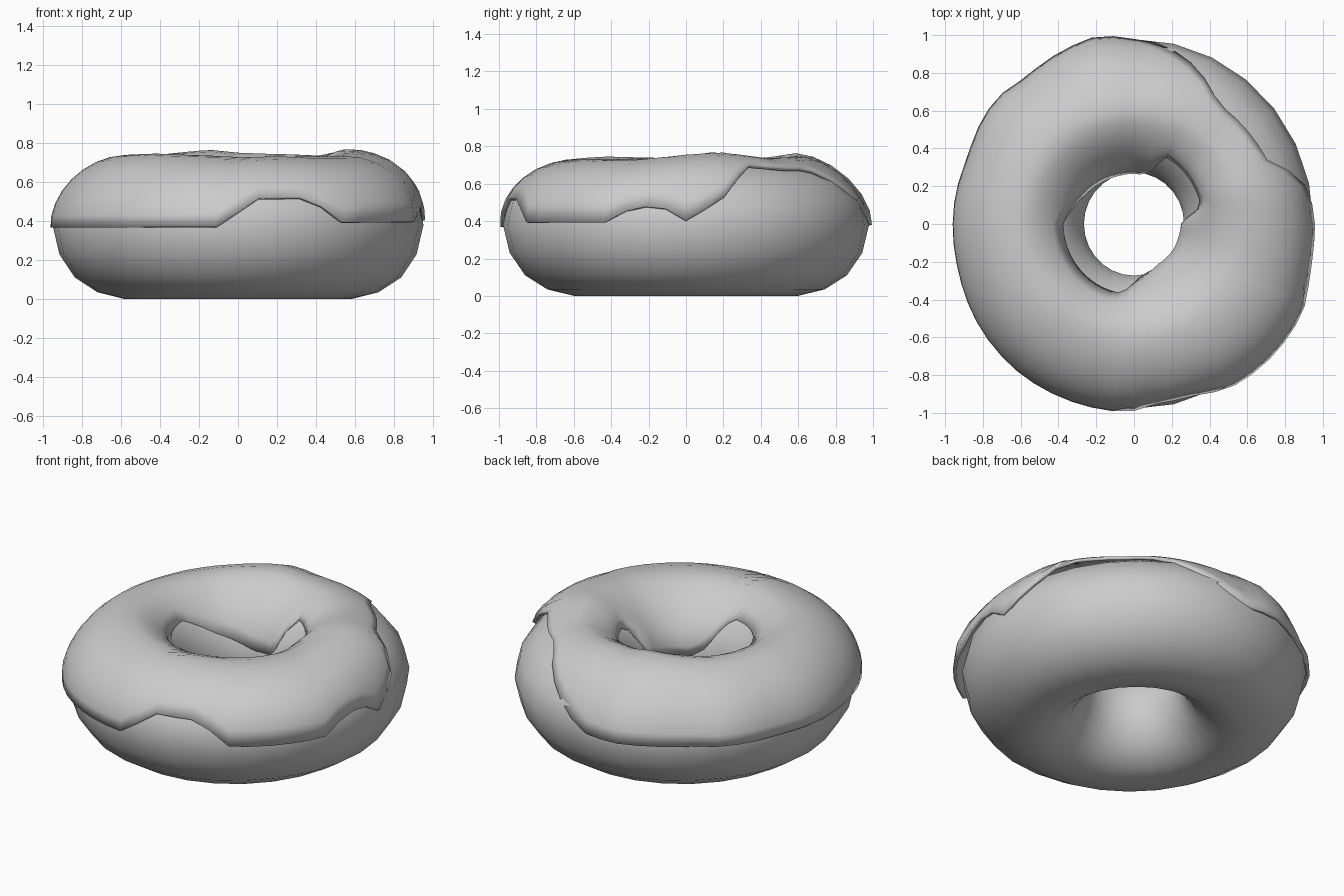
import bpy, math

if "Cube" in bpy.data.objects:
    bpy.data.objects.remove(bpy.data.objects["Cube"])

def ring_object(name, rows, close_section):
    """Skin a closed ring of cross-sections into one smooth mesh."""
    n, m = len(rows), len(rows[0])
    verts = [p for row in rows for p in row]
    faces = []
    for i in range(n):
        for j in range(m if close_section else m - 1):
            a, b, k = i * m, ((i + 1) % n) * m, (j + 1) % m
            faces.append((a + j, b + j, b + k, a + k))
    mesh = bpy.data.meshes.new(name)
    mesh.from_pydata(verts, [], faces)
    mesh.shade_smooth()
    obj = bpy.data.objects.new(name, mesh)
    bpy.context.collection.objects.link(obj)
    return obj

def lerp_keys(keys, a):
    """Cyclic interpolation of (degrees, value) keys."""
    ext = keys + [(keys[0][0] + 360, keys[0][1])]
    for (a0, v0), (a1, v1) in zip(ext, ext[1:]):
        if a0 <= a <= a1:
            return v0 + (v1 - v0) * (a - a0) / (a1 - a0)

def arc(p, outer, inner, top, power=1.0):
    """Point (radius, z) on the upper tube section at angle p."""
    c, s = math.cos(p), math.sin(p)
    if c < 0:
        power = 1.22            # funnel-like slope into the hole
    c = math.copysign(abs(c) ** power, c)
    s = math.copysign(abs(s) ** power, s)
    r = .59 + c * (outer - .59 if c > 0 else .59 - inner)
    return r, .38 + s * (top - .38)

def dough(p):
    return arc(p, .95, .265, .71, 1.05)

# Dough: lathed ring with a flattened base
base = [(.265, .30), (.29, .20), (.35, .10), (.45, .025), (.58, 0),
        (.72, .035), (.835, .11), (.915, .23)]
profile = base + [dough(math.pi * j / 8) for j in range(9)]
STRETCH = 1.03
rows = []
for i in range(28):
    t = math.tau * i / 28
    rows.append([(r * math.cos(t), r * math.sin(t) * STRETCH, z) for r, z in profile])
ring_object("dough_ring", rows, True)

# Icing: thin uneven shell; outline, height and drip edges vary round the ring
outer_r = [(0, .96), (15, .955), (30, .945), (60, .96), (75, .97), (90, .98),
           (101, 1.02), (110, 1.0), (127, .965), (137, .99), (145, .98), (158, .95),
           (172, .96), (195, .965), (214, .987), (233, 1.0), (270, 1.0), (283, .995),
           (305, 1.015), (317, 1.02), (332, 1.015), (341, .99)]
inner_r = [(0, .22), (45, .235), (90, .25), (150, .26), (200, .26), (270, .262),
           (300, .235), (325, .23)]
top_z = [(0, .755), (17, .77), (45, .735), (90, .75), (104, .765), (140, .735),
         (180, .735), (225, .745), (270, .73), (315, .73), (340, .735)]
fullness = [(0, .93), (60, 1), (90, 1.15), (180, 1.1), (250, 1.05), (280, 1), (315, .95)]
start = [(0, 3), (12, 20), (25, 58), (55, 60), (75, 25), (90, 0), (180, -3), (265, -2),
         (275, 24), (292, 24), (302, 2), (335, 2), (343, 15), (352, 15)]
end = [(0, 175), (15, 135), (65, 132), (80, 175), (105, 175), (150, 155), (180, 135),
       (260, 137), (280, 170), (300, 185), (340, 180)]
SEG, N = 56, 12
rows = []
for i in range(SEG):
    deg = 360 * i / SEG
    t = math.radians(deg)
    ro, ri, tz, pw, p0, p1 = (lerp_keys(k, deg) for k in
                              (outer_r, inner_r, top_z, fullness, start, end))
    stretch = math.hypot(math.cos(t), STRETCH * math.sin(t))
    row = []
    for j in range(N + 1):
        p = math.radians(p0 + (p1 - p0) * j / N)
        r, z = arc(p, ro, ri, tz, pw)
        dr, dz = dough(p)
        # edges settle onto the dough
        w = {0: .9, N - 1: .85, N: .4}.get(j, 1)
        r = dr * stretch + (r - dr * stretch) * w
        z = dz + (z - dz) * w
        row.append((r * math.cos(t), r * math.sin(t), z))
    rows.append(row)
icing = ring_object("icing", rows, False)
solid = icing.modifiers.new("thickness", 'SOLIDIFY')
solid.thickness = .02
solid.offset = -1
